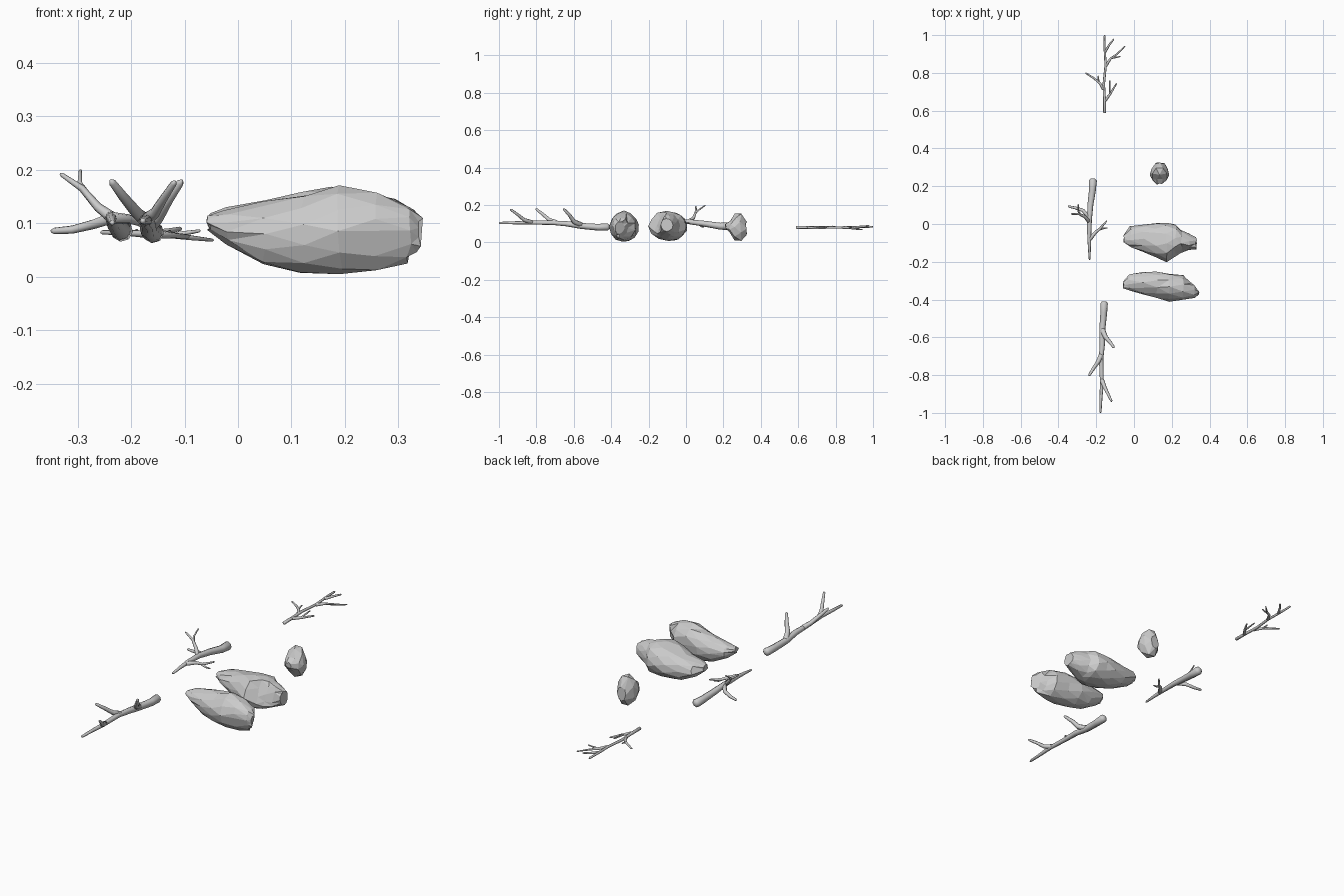
import bpy, bmesh, math, random
from mathutils import Vector

random.seed(4)


def loft(bm, rings):
    # skin between closed rings and cap both ends
    vs = [[bm.verts.new(p) for p in r] for r in rings]
    n = len(vs[0])
    for a, b in zip(vs, vs[1:]):
        for i in range(n):
            bm.faces.new((a[i], a[(i + 1) % n], b[(i + 1) % n], b[i]))
    bm.faces.new(vs[0][::-1])
    bm.faces.new(vs[-1])


def finish(bm, name, smooth):
    bmesh.ops.recalc_face_normals(bm, faces=bm.faces)
    for f in bm.faces:
        f.smooth = smooth
    me = bpy.data.meshes.new(name)
    bm.to_mesh(me)
    bm.free()
    ob = bpy.data.objects.new(name, me)
    bpy.context.collection.objects.link(ob)
    return ob


def tube(bm, pts, r0, r1, sides=8):
    # tapered stem with rounded ends
    pts = [Vector(p) for p in pts]
    n = len(pts)
    stations = []
    for i, p in enumerate(pts):
        d = (pts[min(i + 1, n - 1)] - pts[max(i - 1, 0)]).normalized()
        r = r0 + (r1 - r0) * i / (n - 1)
        if i == 0:
            stations += [(p, d, r * 0.55), (p + d * r * 0.5, d, r)]
        elif i == n - 1:
            stations += [(p - d * r, d, r), (p, d, r * 0.4)]
        else:
            stations.append((p, d, r))
    rings = []
    for p, d, r in stations:
        u = d.cross(Vector((0.13, 0.1, 1))).normalized()
        v = d.cross(u)
        rings.append([p + r * (math.cos(t) * u + math.sin(t) * v)
                      for t in (math.tau * k / sides for k in range(sides))])
    loft(bm, rings)


def branch(name, stems):
    bm = bmesh.new()
    for pts, r0, r1 in stems:
        tube(bm, pts, r0, r1)
    finish(bm, name, True)


def rock(name, table, axis='x', dents=(), sides=12, rough=0.04, skew=0.0):
    # table rows: position along axis, side min, side max, z min, z max
    bm = bmesh.new()
    rings = []
    for j, (s, a, b, lo, hi) in enumerate(table):
        ring = []
        for k in range(sides):
            t = math.tau * (k + 0.5 * (j % 2)) / sides
            m = 1.01 + random.uniform(-rough, rough)
            w = (a + b) / 2 + (b - a) / 2 * math.cos(t) * m
            w += skew * (b - a) * math.sin(t)
            z = (lo + hi) / 2 + (hi - lo) / 2 * math.sin(t) * m
            q = s + random.uniform(-0.005, 0.005)
            ring.append(Vector((q, w, z) if axis == 'x' else (w, q, z)))
        rings.append(ring)
    loft(bm, rings)
    # chipped hollows
    for c, rad, push in dents:
        for v in bm.verts:
            f = 1 - (v.co - Vector(c)).length / rad
            if f > 0:
                v.co += Vector(push) * min(1, f * 1.8)
    bmesh.ops.triangulate(bm, faces=[f for f in bm.faces if len(f.verts) == 4])
    bmesh.ops.dissolve_limit(bm, angle_limit=math.radians(7),
                             verts=bm.verts, edges=bm.edges)
    finish(bm, name, False)


# Thick branch at the front
branch("front_branch", [
    ([(-.158, -.41, .083), (-.16, -.47, .081), (-.168, -.56, .088), (-.168, -.64, .1),
      (-.174, -.71, .105), (-.17, -.84, .106), (-.175, -.92, .105), (-.178, -1, .104)], .02, .006),
    ([(-.17, -.555, .09), (-.15, -.6, .112), (-.13, -.622, .145), (-.105, -.655, .18)], .015, .007),
    ([(-.172, -.69, .105), (-.19, -.73, .12), (-.215, -.765, .15), (-.238, -.803, .18)], .013, .007),
    ([(-.172, -.82, .106), (-.155, -.865, .12), (-.14, -.895, .145), (-.118, -.94, .178)], .012, .006)])

# Middle branch with forked twigs
branch("middle_branch", [
    ([(-.217, .24, .086), (-.22, .18, .087), (-.231, .1, .1), (-.236, .02, .11),
      (-.237, -.07, .11), (-.236, -.13, .106), (-.235, -.19, .1)], .021, .005),
    ([(-.235, .01, .11), (-.262, .04, .13), (-.292, .053, .165), (-.333, .053, .193)], .011, .004),
    ([(-.285, .05, .158), (-.296, .07, .175), (-.295, .105, .2)], .006, .003),
    ([(-.235, .03, .11), (-.27, .072, .098), (-.31, .085, .088), (-.35, .094, .085)], .011, .006),
    ([(-.237, -.085, .11), (-.205, -.045, .108), (-.18, -.025, .1), (-.143, .018, .105)], .011, .004),
    ([(-.188, -.03, .102), (-.165, -.024, .088), (-.14, -.02, .085)], .006, .003)])

# Thin branch at the back
branch("back_branch", [
    ([(-.155, .587, .08), (-.156, .66, .08), (-.16, .74, .08), (-.15, .84, .08),
      (-.155, .92, .082), (-.156, 1, .084)], .008, .005),
    ([(-.155, .65, .08), (-.125, .69, .077), (-.092, .745, .075)], .008, .004),
    ([(-.128, .688, .077), (-.128, .762, .085)], .005, .003),
    ([(-.16, .71, .08), (-.18, .745, .08), (-.21, .77, .082), (-.257, .8, .083)], .008, .004),
    ([(-.187, .75, .08), (-.19, .785, .087)], .005, .003),
    ([(-.15, .835, .08), (-.125, .875, .078), (-.09, .9, .073), (-.046, .943, .068)], .008, .003),
    ([(-.12, .878, .078), (-.07, .887, .086)], .005, .003),
    ([(-.154, .91, .081), (-.13, .95, .085), (-.106, .98, .09)], .007, .004)])

# Long front rock, chipped at its right end
rock("front_rock", [
    (-.055, -.34, -.307, .088, .115), (-.022, -.352, -.268, .06, .125),
    (.05, -.374, -.252, .022, .138), (.12, -.392, -.25, .005, .151),
    (.19, -.41, -.262, .003, .167), (.26, -.415, -.27, .013, .157),
    (.32, -.408, -.295, .027, .13), (.343, -.388, -.315, .045, .11)],
    dents=[((.3, -.42, .07), .08, (0, .018, .008)),
           ((.34, -.3, .06), .08, (-.025, -.015, 0))], skew=.03)

# Middle rock, hollowed along its front right corner
rock("middle_rock", [
    (-.053, -.1, -.06, .09, .118), (-.018, -.125, -.012, .06, .13),
    (.05, -.147, -.003, .025, .144), (.12, -.178, .003, .008, .158),
    (.17, -.2, .003, .008, .167), (.22, -.188, -.002, .013, .165),
    (.25, -.172, -.03, .022, .157), (.29, -.152, -.05, .04, .146),
    (.328, -.135, -.07, .06, .128)],
    dents=[((.25, -.18, .12), .085, (0, .028, -.018))], skew=-.02)

# Small back rock
rock("small_rock", [
    (.212, .12, .15, .072, .1), (.235, .096, .176, .048, .118),
    (.264, .084, .187, .012, .152), (.292, .088, .182, .005, .158),
    (.322, .114, .16, .038, .11)], axis='y', sides=8)
